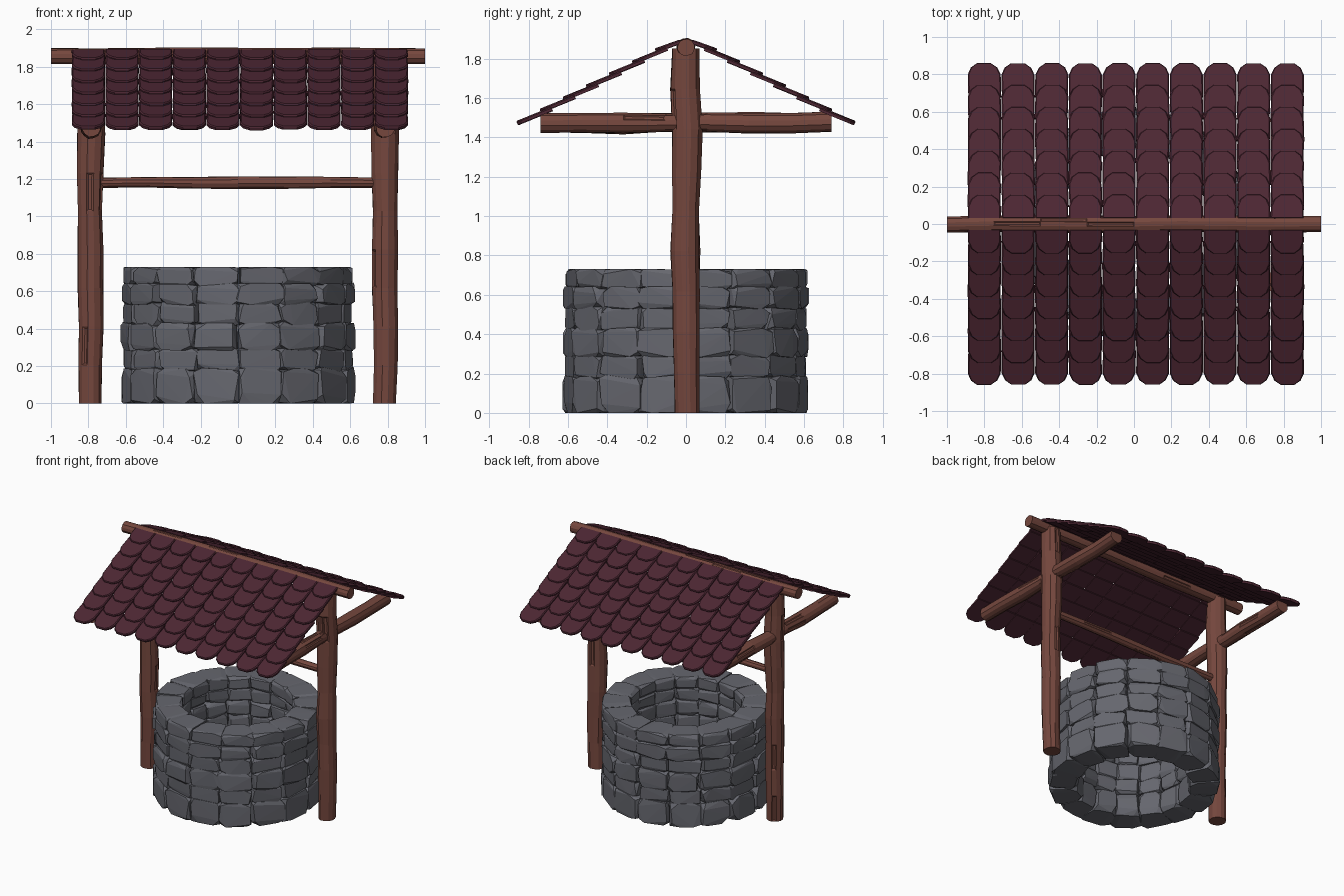
import bpy, bmesh, math, random
from mathutils import Vector

if "Cube" in bpy.data.objects:
    bpy.data.objects.remove(bpy.data.objects["Cube"])

random.seed(7)


def material(name, rgb):
    m = bpy.data.materials.new(name)
    m.diffuse_color = (*rgb, 1)
    m.use_nodes = True
    m.node_tree.nodes["Principled BSDF"].inputs["Base Color"].default_value = m.diffuse_color
    return m


WOOD = material("red brown wood", (0.18, 0.064, 0.048))
STONE = material("grey stone", (0.132, 0.135, 0.157))
TILE = material("dark plum tile", (0.074, 0.020, 0.033))


def finish(bm, name, mat):
    bmesh.ops.recalc_face_normals(bm, faces=bm.faces[:])
    me = bpy.data.meshes.new(name)
    bm.to_mesh(me)
    bm.free()
    me.materials.append(mat)
    ob = bpy.data.objects.new(name, me)
    bpy.context.collection.objects.link(ob)
    return ob


# Irregular log: wobbly rings between two points, with a few carved cracks
def log(name, p0, p1, radii, wobble=0.006, sides=12, cracks=7):
    p0, p1 = Vector(p0), Vector(p1)
    axis = (p1 - p0).normalized()
    u = axis.orthogonal().normalized()
    v = axis.cross(u)
    bm = bmesh.new()
    rings, n = [], len(radii)
    jit = [random.uniform(0.96, 1.04) for _ in range(sides)]
    for i, r in enumerate(radii):
        c = p0.lerp(p1, i / (n - 1))
        c += (u * random.uniform(-1, 1) + v * random.uniform(-1, 1)) * wobble
        ring = []
        for k in range(sides):
            a = 2 * math.pi * k / sides
            rr = r * jit[k] * random.uniform(0.98, 1.02)
            ring.append(bm.verts.new(c + (u * math.cos(a) + v * math.sin(a)) * rr))
        rings.append(ring)
    side = []
    for a, b in zip(rings, rings[1:]):
        for k in range(sides):
            j = (k + 1) % sides
            side.append(bm.faces.new((a[k], a[j], b[j], b[k])))
    bm.faces.new(rings[0][::-1])
    bm.faces.new(rings[-1])
    bmesh.ops.recalc_face_normals(bm, faces=bm.faces[:])
    r = sum(radii) / n
    bmesh.ops.inset_individual(bm, faces=random.sample(side, cracks),
                               thickness=r * 0.2, depth=-r * 0.1)
    return finish(bm, name, WOOD)


# Frame: posts, cross arms, ridge pole and winch bar
for s, label in ((-1, "left"), (1, "right")):
    log(label + "_post", (s * 0.785, 0, 0), (s * 0.785, 0, 1.85),
        [0.064, 0.066, 0.069, 0.071, 0.073, 0.068, 0.075, 0.078, 0.076, 0.070])
    log(label + "_cross_arm", (s * 0.785, -0.74, 1.475), (s * 0.785, 0.74, 1.475),
        [0.050, 0.051, 0.054, 0.048, 0.050, 0.054, 0.052, 0.052], 0.005)
log("ridge_pole", (-1, 0, 1.857), (1, 0, 1.857),
    [0.044, 0.045, 0.046, 0.048, 0.045, 0.044, 0.047, 0.045, 0.044], 0.003)
log("winch_bar", (-0.74, 0, 1.18), (0.74, 0, 1.18),
    [0.027, 0.028, 0.031, 0.034, 0.033, 0.030, 0.028], 0.003, 10, 4)

# Well wall: rings of chipped stones, each the hull of a box with cut corners
bm = bmesh.new()
COUNT = 16
levels = [0, 0.18, 0.29, 0.425, 0.535, 0.635, 0.725]
for row, (z0, z1) in enumerate(zip(levels, levels[1:])):
    ro, ri = (0.625, 0.41) if row % 2 == 0 else (0.615, 0.40)
    for k in range(COUNT):
        mid = 2 * math.pi * (k + 0.5) / COUNT + random.uniform(-0.02, 0.02)
        half_a = math.pi / COUNT * random.uniform(0.98, 1.08)
        half_r = (ro - ri) / 2 * random.uniform(0.92, 1.03)
        half_z = (z1 - z0) / 2 + 0.006
        tilt = random.uniform(-0.12, 0.12)
        pts = []
        for sa in (-1, 1):
            for sr in (-1, 1):
                for sz in (-1, 1):
                    for cut in range(3):
                        q = [sa, sr, sz]
                        q[cut] *= 1 - random.uniform(0.15, 0.65)
                        q[(cut + 1) % 3] *= 1 - random.uniform(0.0, 0.22)
                        a = mid + q[0] * half_a
                        r = (ro + ri) / 2 + q[1] * half_r
                        z = (z0 + z1) / 2 + (q[2] + tilt * q[0]) * half_z
                        z = min(max(z, 0), 0.73)
                        pts.append(bm.verts.new((r * math.cos(a), r * math.sin(a), z)))
        hull = bmesh.ops.convex_hull(bm, input=pts)
        dead = {g for g in hull["geom_interior"] + hull["geom_unused"]
                if isinstance(g, bmesh.types.BMVert)}
        bmesh.ops.delete(bm, geom=list(dead), context="VERTS")
finish(bm, "stone_well_wall", STONE)

# Roof: overlapping tiles with chamfered lower ends, in ten columns per slope
RUN, DROP = 0.82, 0.43
SLOPE = math.hypot(RUN, DROP)
ROWS, COLS = 7, 10
STEP = SLOPE / ROWS
for s, label in ((-1, "front"), (1, "back")):
    down = Vector((0, s * RUN, -DROP)) / SLOPE
    up = Vector((0, s * DROP, RUN)) / SLOPE
    start = Vector((0, s * 0.042, 1.91))
    bm = bmesh.new()
    for c in range(COLS):
        x0 = -0.80 + 0.18 * c
        for row in range(ROWS):
            tip = SLOPE - row * STEP
            length = min(0.19, tip)
            w = 0.088
            turn = random.uniform(-0.04, 0.04)
            lift = random.uniform(-0.002, 0.002)
            outline = [(-w, 0), (w, 0), (w, length - 0.065), (w * 0.8, length - 0.025),
                       (w * 0.42, length), (-w * 0.42, length),
                       (-w * 0.8, length - 0.025), (-w, length - 0.065)]
            layers = []
            for h, k in ((-0.020, 1.0), (-0.006, 1.0), (0.0, 0.93)):
                ring = []
                for x, t in outline:
                    sink = 0.018 * (1 - t / length)
                    p = start + down * (tip - length + t - (0.004 if k < 1 and t > 0 else 0))
                    p += up * (h - sink + lift)
                    p.x = x0 + x * k + turn * (t - length / 2)
                    ring.append(bm.verts.new(p))
                layers.append(ring)
            for a, b in zip(layers, layers[1:]):
                for i in range(8):
                    j = (i + 1) % 8
                    bm.faces.new((a[i], a[j], b[j], b[i]))
            bm.faces.new(layers[0][::-1])
            bm.faces.new(layers[-1])
    finish(bm, label + "_roof_tiles", TILE)
